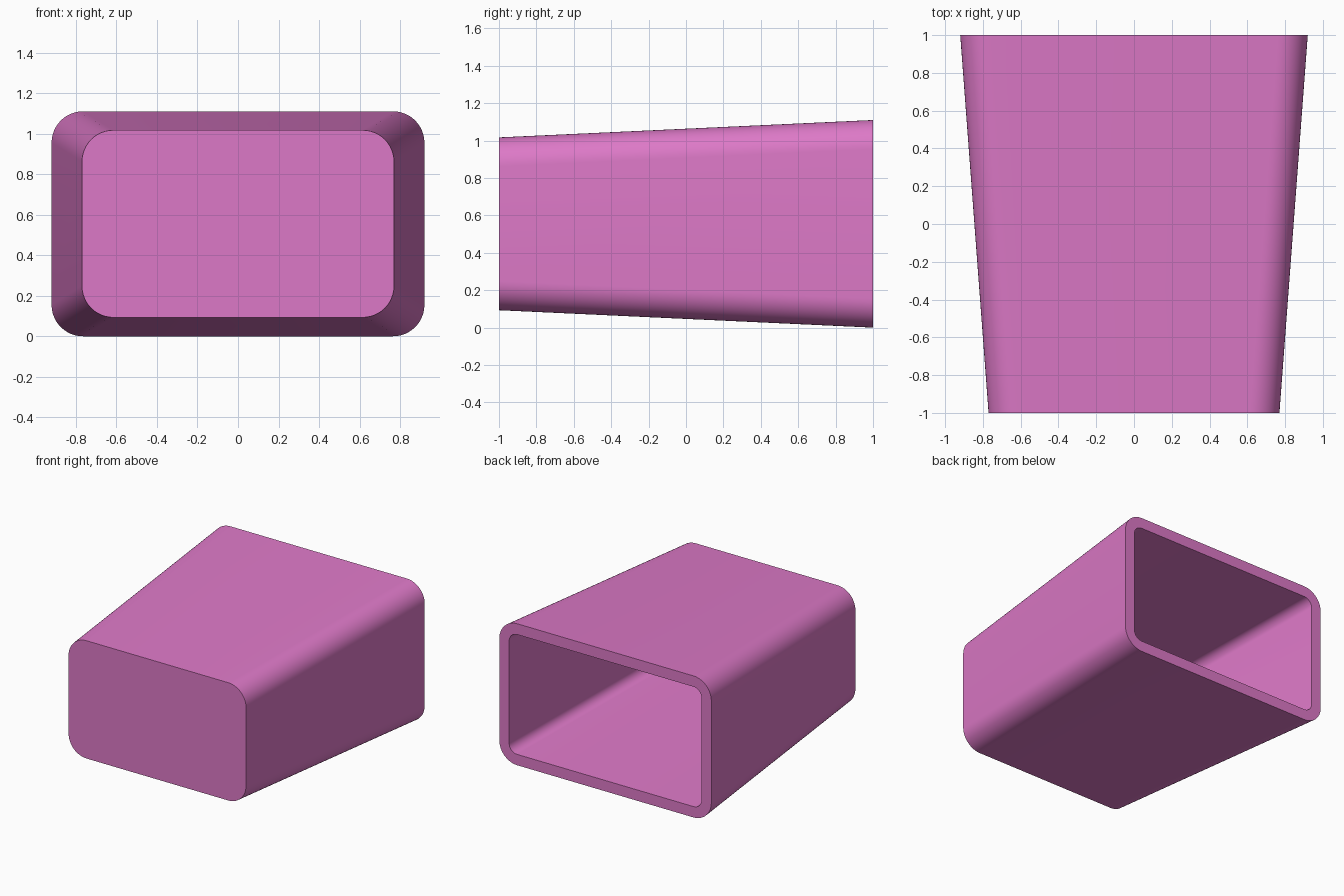
import bpy, bmesh, math

if "Cube" in bpy.data.objects:
    bpy.data.objects.remove(bpy.data.objects["Cube"])

pink = bpy.data.materials.new("orchid pink")
pink.diffuse_color = (0.72, 0.19, 0.57, 1)
pink.use_nodes = True
pink.node_tree.nodes["Principled BSDF"].inputs["Base Color"].default_value = pink.diffuse_color

SEG = 12      # steps per rounded corner
MID_Z = 0.555


def ring(bm, y, half_w, half_h, r):
    """Rounded rectangle loop in the xz plane at depth y."""
    verts = []
    for i, (sx, sz) in enumerate([(1, 1), (-1, 1), (-1, -1), (1, -1)]):
        for k in range(SEG + 1):
            a = math.pi / 2 * (i + k / SEG)
            verts.append(bm.verts.new((sx * (half_w - r) + r * math.cos(a), y,
                                       MID_Z + sz * (half_h - r) + r * math.sin(a))))
    return verts


def bridge(bm, a, b):
    n = len(a)
    for i in range(n):
        j = (i + 1) % n
        bm.faces.new((a[i], a[j], b[j], b[i]))


# Tapered sleeve: closed front, outer wall, rear rim, inner wall, inner end
bm = bmesh.new()
loops = [ring(bm, -1.0, 0.77, 0.462, 0.155),
         ring(bm, 1.0, 0.92, 0.555, 0.155),
         ring(bm, 1.0, 0.835, 0.47, 0.07),
         ring(bm, -0.915, 0.691, 0.381, 0.07)]
for a, b in zip(loops, loops[1:]):
    bridge(bm, a, b)
bm.faces.new(loops[0])
bm.faces.new(loops[-1])
bmesh.ops.recalc_face_normals(bm, faces=bm.faces)

mesh = bpy.data.meshes.new("tapered_sleeve")
bm.to_mesh(mesh)
bm.free()
mesh.materials.append(pink)
sleeve = bpy.data.objects.new("tapered_sleeve", mesh)
bpy.context.collection.objects.link(sleeve)

# Smooth corners, crisp rims
bpy.context.view_layer.objects.active = sleeve
sleeve.select_set(True)
bpy.ops.object.shade_smooth_by_angle(angle=math.radians(30))
